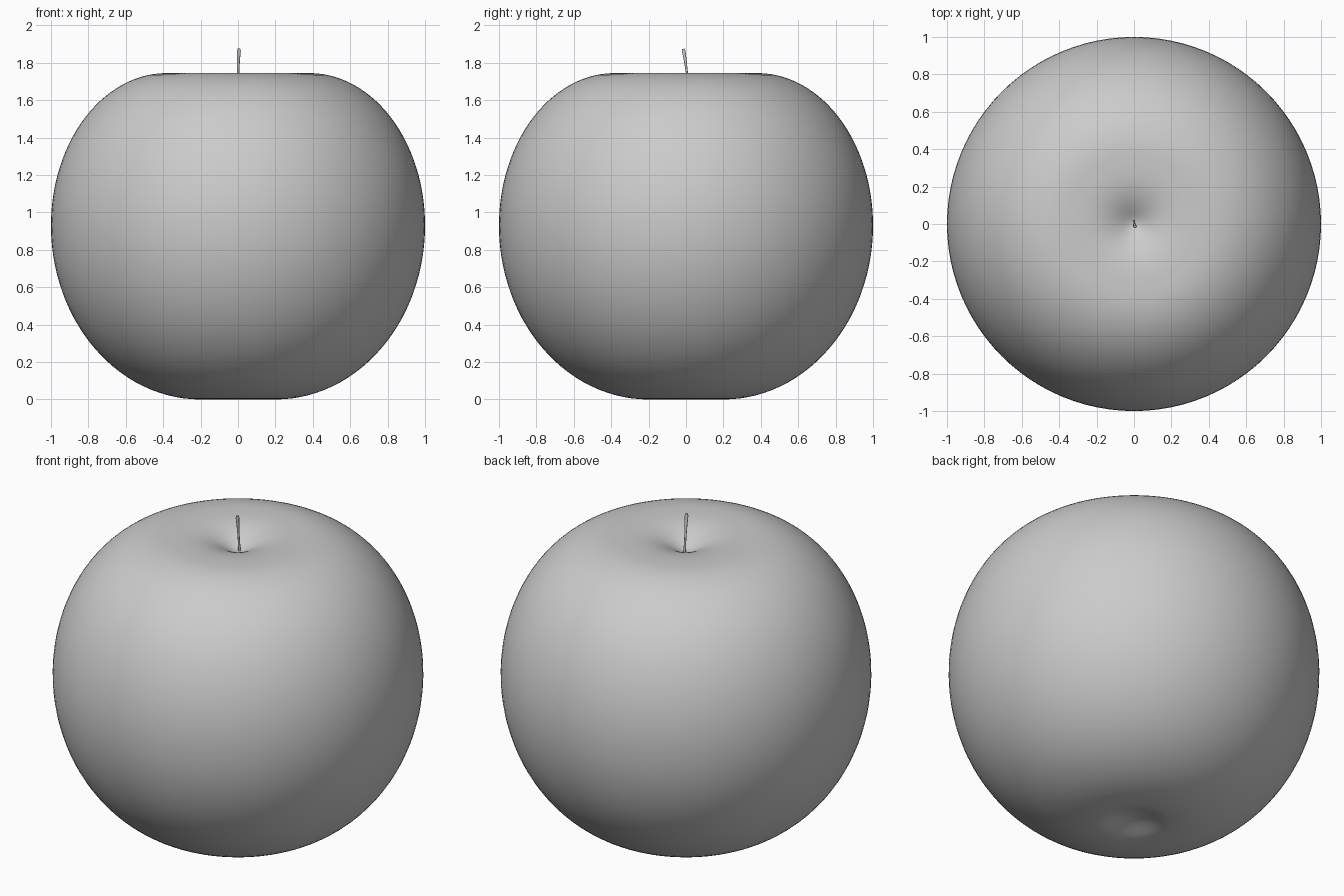
import bpy, bmesh, math

if "Cube" in bpy.data.objects:
    bpy.data.objects.remove(bpy.data.objects["Cube"])

RIM_TOP, RIM_BOT = 0.38, 0.20      # radii of the upper and lower rims
MID, TOP = 0.93, 1.745             # heights of the widest ring and the upper rim
SEGMENTS = 96


def profile():
    pts = []
    # lower hollow
    for i in range(10):
        r = RIM_BOT * i / 10
        pts.append((r, 0.04 * (1 - (r / RIM_BOT) ** 2) ** 2))
    # lower flank
    for i in range(28):
        a = math.pi / 2 * i / 28
        pts.append((RIM_BOT + (1 - RIM_BOT) * math.sin(a), MID - MID * math.cos(a)))
    # upper flank
    for i in range(28):
        a = math.pi / 2 * i / 28
        pts.append((RIM_TOP + (1 - RIM_TOP) * math.cos(a), MID + (TOP - MID) * math.sin(a)))
    # stem hollow, steepening inward and rounded at its floor
    for i in range(25):
        r = RIM_TOP * (1 - i / 24)
        t = max(0.0, 1 - math.hypot(r, 0.05) / RIM_TOP)
        pts.append((r, TOP - 0.14 * t ** 3.1))
    return pts


# apple body: revolved profile
bm = bmesh.new()
verts = [bm.verts.new((r, 0, z)) for r, z in profile()]
edges = [bm.edges.new(pair) for pair in zip(verts, verts[1:])]
bmesh.ops.spin(bm, geom=verts + edges, cent=(0, 0, 0), axis=(0, 0, 1),
               angle=math.tau, steps=SEGMENTS, use_merge=True)
bmesh.ops.remove_doubles(bm, verts=bm.verts, dist=1e-5)
bmesh.ops.recalc_face_normals(bm, faces=bm.faces)
for f in bm.faces:
    f.smooth = True
mesh = bpy.data.meshes.new("apple_body")
bm.to_mesh(mesh)
bm.free()
bpy.context.collection.objects.link(bpy.data.objects.new("apple_body", mesh))

# stem: thin bent tube, thicker at the tip
curve = bpy.data.curves.new("stem", "CURVE")
curve.dimensions = "3D"
curve.bevel_depth = 0.01
curve.bevel_resolution = 3
curve.use_fill_caps = True
spline = curve.splines.new("POLY")
path = [(0.000, 0.016, 1.63, 0.75), (0.000, 0.010, 1.70, 0.6), (0.001, 0.003, 1.76, 0.6),
        (0.003, -0.005, 1.82, 0.8), (0.005, -0.012, 1.86, 1.0), (0.005, -0.014, 1.875, 0.7)]
spline.points.add(len(path) - 1)
for p, (x, y, z, r) in zip(spline.points, path):
    p.co = (x, y, z, 1)
    p.radius = r
spline.use_smooth = True
bpy.context.collection.objects.link(bpy.data.objects.new("stem", curve))
